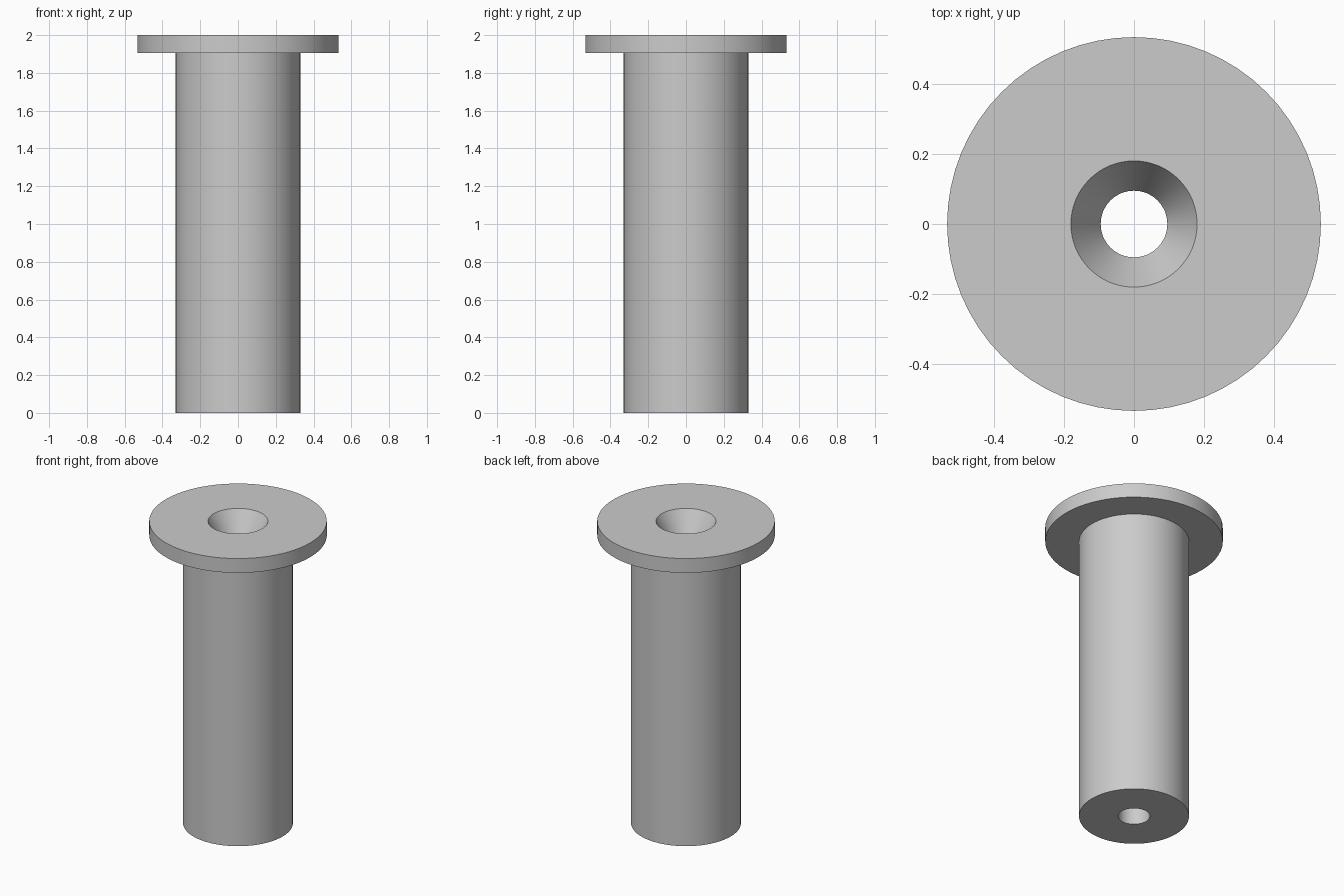
import bpy, bmesh, math

cube = bpy.data.objects.get("Cube")
if cube:
    bpy.data.objects.remove(cube, do_unlink=True)

SIDES = 64

# Plain grey metal
grey = bpy.data.materials.new("grey_metal")
grey.use_nodes = True
colour = (0.6, 0.6, 0.6, 1)
grey.diffuse_color = colour
grey.node_tree.nodes["Principled BSDF"].inputs["Base Color"].default_value = colour

# Closed section (radius, height): shaft, flange, countersink and bore
section = [(0.095, 0), (0.33, 0), (0.33, 1.905), (0.533, 1.905),
           (0.533, 2), (0.18, 2), (0.095, 1.853)]

# Revolve the section around the z axis
bm = bmesh.new()
verts = [bm.verts.new((r, 0, z)) for r, z in section]
edges = [bm.edges.new((v, verts[(i + 1) % len(verts)])) for i, v in enumerate(verts)]
bmesh.ops.spin(bm, geom=verts + edges, cent=(0, 0, 0), axis=(0, 0, 1),
               angle=math.tau, steps=SIDES, use_merge=True)
bmesh.ops.remove_doubles(bm, verts=bm.verts, dist=0.0001)
bmesh.ops.recalc_face_normals(bm, faces=bm.faces)

mesh = bpy.data.meshes.new("flanged_bushing")
bm.to_mesh(mesh)
bm.free()
mesh.materials.append(grey)
bushing = bpy.data.objects.new("flanged_bushing", mesh)
bpy.context.collection.objects.link(bushing)

# Smooth round walls, crisp rims
bpy.ops.object.select_all(action="DESELECT")
bushing.select_set(True)
bpy.context.view_layer.objects.active = bushing
bpy.ops.object.shade_smooth_by_angle(angle=math.radians(25))
